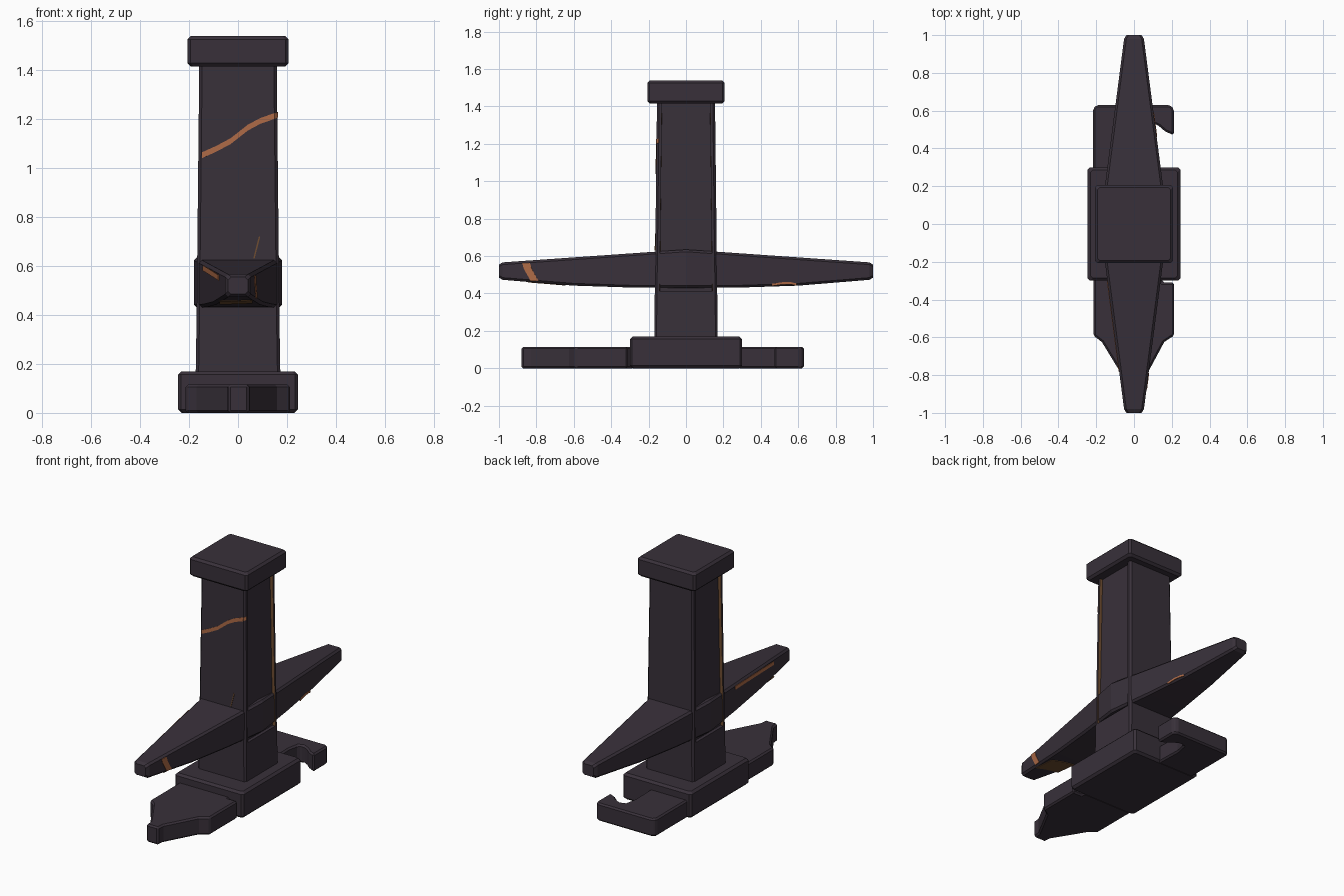
import bpy, bmesh

if "Cube" in bpy.data.objects:
    bpy.data.objects.remove(bpy.data.objects["Cube"])


def material(name, rgb):
    m = bpy.data.materials.new(name)
    m.diffuse_color = (*rgb, 1)
    m.use_nodes = True
    m.node_tree.nodes["Principled BSDF"].inputs["Base Color"].default_value = m.diffuse_color
    return m


IRON = material("dark plum iron", (0.040, 0.030, 0.042))
COPPER = material("copper crack", (0.42, 0.145, 0.062))
AGED = material("aged bronze", (0.16, 0.075, 0.030))


def finish(bm, name, mats=(IRON,)):
    bmesh.ops.recalc_face_normals(bm, faces=bm.faces)
    me = bpy.data.meshes.new(name)
    bm.to_mesh(me)
    bm.free()
    for m in mats:
        me.materials.append(m)
    ob = bpy.data.objects.new(name, me)
    bpy.context.collection.objects.link(ob)
    return ob


def loft(sections, axis="z", c=0.012):
    """Chamfered rectangles (position, half width, low, high) joined along an axis."""
    bm = bmesh.new()
    rings = []
    for a, h, lo, hi in sections:
        pts = [(-h + c, lo), (h - c, lo), (h, lo + c), (h, hi - c),
               (h - c, hi), (-h + c, hi), (-h, hi - c), (-h, lo + c)]
        rings.append([bm.verts.new((u, v, a) if axis == "z" else (u, a, v)) for u, v in pts])
    for r, s in zip(rings, rings[1:]):
        for i in range(8):
            j = (i + 1) % 8
            bm.faces.new((r[i], r[j], s[j], s[i]))
    bm.faces.new(rings[0])
    bm.faces.new(rings[-1])
    bmesh.ops.recalc_face_normals(bm, faces=bm.faces)
    return bm


def block(name, hx, hy, z0, z1, c=0.014):
    secs = [(z0, hx - c, c - hy, hy - c), (z0 + c, hx, -hy, hy),
            (z1 - c, hx, -hy, hy), (z1, hx - c, c - hy, hy - c)]
    return finish(loft(secs), name)


def plate(name, outline, height, bevel=0.01):
    bm = bmesh.new()
    f = bm.faces.new([bm.verts.new((x, y, 0)) for x, y in outline])
    ext = bmesh.ops.extrude_face_region(bm, geom=[f])
    for v in ext["geom"]:
        if isinstance(v, bmesh.types.BMVert):
            v.co.z = height
    ob = finish(bm, name)
    b = ob.modifiers.new("edge bevel", "BEVEL")
    b.width, b.segments, b.limit_method = bevel, 1, "ANGLE"
    return ob


def ribbon(name, pts, width, surface, mat):
    """Thin strip following 2D points, laid on a surface function."""
    bm = bmesh.new()
    du, dv = width[0] / 2, width[1] / 2
    rows = [(bm.verts.new(surface(u - du, v - dv)), bm.verts.new(surface(u + du, v + dv)))
            for u, v in pts]
    for a, b in zip(rows, rows[1:]):
        bm.faces.new((a[0], b[0], b[1], a[1]))
    ob = finish(bm, name, (mat,))
    s = ob.modifiers.new("thickness", "SOLIDIFY")
    s.thickness, s.offset = 0.004, 0
    return ob


# Base block and top cap
block("base_block", 0.245, 0.30, 0.0, 0.17)
block("top_cap", 0.207, 0.207, 1.415, 1.54)

# Column with a recessed panel on each side
bm = loft([(0.15, 0.173, -0.17, 0.17), (0.40, 0.169, -0.167, 0.167),
           (1.44, 0.158, -0.155, 0.155)])
sides = [f for f in bm.faces if abs(f.normal.x) > 0.95 and f.calc_center_median().z > 0.5]
bmesh.ops.inset_individual(bm, faces=sides, thickness=0.02)
walls = bmesh.ops.inset_individual(bm, faces=sides, thickness=0.001, depth=-0.02)["faces"]
for f in walls:
    if abs(f.normal.y) > 0.7:
        f.material_index = 1
finish(bm, "column", (IRON, AGED))


# Crossguard tapering to both tips
def half(y):
    return 0.05 + 0.13 * (1 - abs(y))


def top(y):
    return 0.565 + 0.07 * (1 - abs(y))


secs = []
for y, low in ((0, 0.43), (0.3, 0.432), (0.6, 0.442), (0.98, 0.473)):
    secs.append((y, half(y), low, top(y)))
secs.append((1.0, 0.04, 0.485, 0.555))
secs = [(-y, h, lo, hi) for y, h, lo, hi in reversed(secs[1:])] + secs
finish(loft(secs, "y"), "crossguard")

# Foot plates: pointed at the front, hooked at the back
plate("front_foot", [(-0.215, -0.28), (-0.215, -0.59), (-0.17, -0.625), (-0.045, -0.83),
                     (-0.04, -0.88), (0.045, -0.88), (0.05, -0.83), (0.16, -0.625),
                     (0.213, -0.59), (0.213, -0.31), (0.15, -0.31), (0.15, -0.28)], 0.115)
plate("back_hook", [(-0.217, 0.28), (0.05, 0.28), (0.045, 0.46), (0.06, 0.53), (0.09, 0.54),
                    (0.13, 0.52), (0.165, 0.49), (0.211, 0.47), (0.211, 0.61),
                    (0.19, 0.63), (-0.197, 0.63), (-0.217, 0.61)], 0.115)


# Copper cracks on the column
def column_front(x, z):
    return (x, -(0.167 - 0.0115 * (z - 0.40)) - 0.001, z)


def column_corner(t, z):
    return (0.147 + 0.014 * t, -0.159 + 0.014 * t, z)


ribbon("column_crack", [(-0.148, 1.052), (-0.09, 1.078), (-0.03, 1.11), (0.04, 1.165),
                        (0.09, 1.192), (0.15, 1.213)], (0, 0.024), column_front, COPPER)
ribbon("corner_crack", [(0, 1.212), (1, 1.217)], (0, 0.022), column_corner, COPPER)
ribbon("column_scratch", [(0.065, 0.63), (0.075, 0.67), (0.088, 0.72)],
       (0.006, 0), column_front, AGED)


# Cracks and worn patches on the crossguard
def guard_right(y, z):
    return (half(y) + 0.001, y, z)


def guard_left(y, z):
    return (-half(y) - 0.001, y, z)


def guard_under(x, y):
    return (x, y, 0.442 + (abs(y) - 0.6) * 0.0816 - 0.001)


ribbon("guard_right_crack", [(-0.855, 0.562), (-0.845, 0.53), (-0.825, 0.495), (-0.81, 0.468)],
       (0.042, 0), guard_right, COPPER)
ribbon("guard_left_crack", [(-0.30, 0.592), (-0.45, 0.58), (-0.62, 0.566), (-0.78, 0.552)],
       (0, 0.022), guard_left, COPPER)
ribbon("guard_back_patch", [(0.46, 0.446), (0.51, 0.454), (0.56, 0.455), (0.59, 0.448)],
       (0, 0.012), guard_right, COPPER)
ribbon("guard_under_patch", [(-0.075, -0.72), (0, -0.74), (0.06, -0.77)],
       (0, 0.15), guard_under, AGED)
